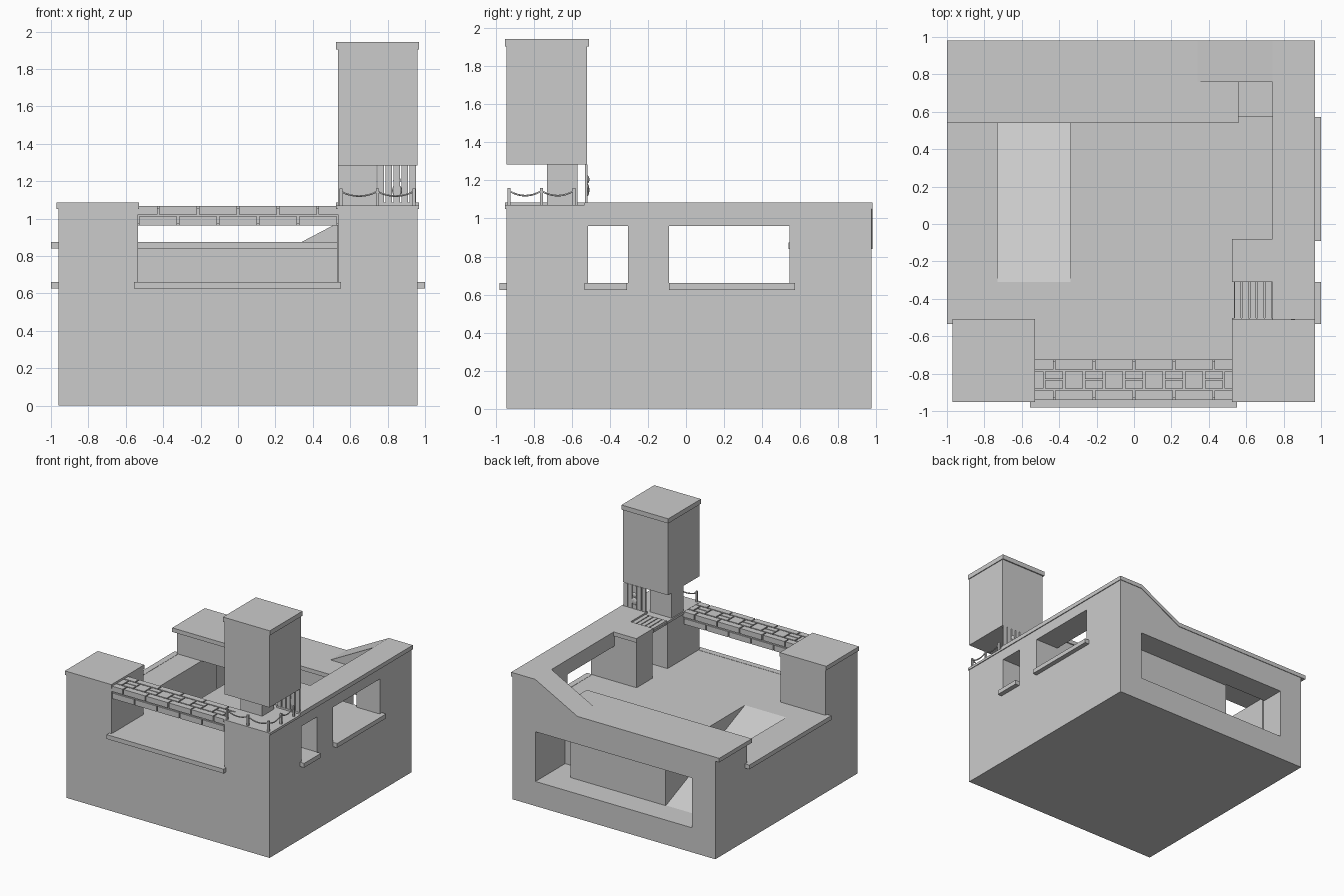
import bpy, bmesh
from mathutils import Vector

if "Cube" in bpy.data.objects:
    bpy.data.objects.remove(bpy.data.objects["Cube"])


def finish(bm, name):
    bmesh.ops.recalc_face_normals(bm, faces=bm.faces)
    me = bpy.data.meshes.new(name)
    bm.to_mesh(me)
    bm.free()
    ob = bpy.data.objects.new(name, me)
    bpy.context.collection.objects.link(ob)
    return ob


def add_box(bm, x0, x1, y0, y1, z0, z1):
    v = bmesh.ops.create_cube(bm, size=1)["verts"]
    bmesh.ops.scale(bm, vec=(x1 - x0, y1 - y0, z1 - z0), verts=v)
    bmesh.ops.translate(bm, vec=((x0 + x1) / 2, (y0 + y1) / 2, (z0 + z1) / 2), verts=v)


def boxes(name, *dims):
    bm = bmesh.new()
    for d in dims:
        add_box(bm, *d)
    return finish(bm, name)


def prism(name, pts, axis, a, b):
    """Extrude a 2D profile along 'x' (pts = y,z) or 'y' (pts = x,z)."""
    bm = bmesh.new()
    put = (lambda p, t: (t, p[0], p[1])) if axis == "x" else (lambda p, t: (p[0], t, p[1]))
    f = bm.faces.new([bm.verts.new(put(p, a)) for p in pts])
    ext = bmesh.ops.extrude_face_region(bm, geom=[f])["geom"]
    d = Vector((b - a, 0, 0)) if axis == "x" else Vector((0, b - a, 0))
    bmesh.ops.translate(bm, vec=d, verts=[g for g in ext if isinstance(g, bmesh.types.BMVert)])
    return finish(bm, name)


def cut(ob, cutter):
    m = ob.modifiers.new("cut", "BOOLEAN")
    m.operation, m.solver, m.object = "DIFFERENCE", "EXACT", cutter
    bpy.context.view_layer.update()
    me = bpy.data.meshes.new_from_object(ob.evaluated_get(bpy.context.evaluated_depsgraph_get()))
    ob.modifiers.clear()
    ob.data = me
    bpy.data.objects.remove(cutter)


def rod(name, pts, r):
    cu = bpy.data.curves.new(name, "CURVE")
    cu.dimensions, cu.bevel_depth, cu.bevel_resolution = "3D", r, 1
    cu.use_fill_caps = True
    sp = cu.splines.new("POLY")
    sp.points.add(len(pts) - 1)
    for p, c in zip(sp.points, pts):
        p.co = (*c, 1)
    ob = bpy.data.objects.new(name, cu)
    bpy.context.collection.objects.link(ob)


FLOOR, LOW = 0.66, 0.21

# Base block with rear passage, shaft and ramp well
base = boxes("base", (-0.96, 0.96, -0.945, 0.975, 0, FLOOR))
cut(base, boxes("passage", (-0.74, 0.74, 0.76, 1.2, LOW, 0.635)))
cut(base, boxes("shaft", (0.56, 0.74, 0.575, 0.77, LOW, 0.9)))
cut(base, prism("ramp_well", [(-0.31, FLOOR), (-0.334, 0.67), (0.77, 0.67), (0.77, LOW), (0.755, LOW)],
                "x", -0.73, -0.34))

# Right wall with two windows and inner pier
boxes("right_wall",
      (0.74, 0.96, -0.52, 0.975, 0.96, 1.05),
      (0.74, 0.96, 0.545, 0.975, FLOOR, 0.96),
      (0.53, 0.96, -0.305, -0.09, FLOOR, 1.05))
boxes("right_wall_cap", (0.74, 0.967, -0.535, 0.98, 1.05, 1.085),
      (0.525, 0.74, -0.31, -0.08, 1.05, 1.085))

# Back wall with walkway and sloped end
prism("back_wall", [(-0.96, FLOOR), (0.74, FLOOR), (0.74, 1.05), (0.34, 0.84), (-0.96, 0.84)],
      "y", 0.76, 0.975)
prism("back_wall_cap", [(-1, 0.84), (0.34, 0.84), (0.74, 1.05), (0.74, 1.085), (0.34, 0.875), (-1, 0.875)],
      "y", 0.76, 0.98)
boxes("walkway", (-0.96, 0.56, 0.55, 0.76, FLOOR, 0.84))
boxes("walkway_cap", (-1, 0.56, 0.54, 0.76, 0.84, 0.875))

# Sills around the openings
boxes("sills",
      (0.95, 1.0, -0.535, -0.31, 0.625, 0.662),
      (0.95, 1.0, -0.09, 0.573, 0.625, 0.662),
      (-1.0, -0.95, -0.535, 0.573, 0.625, 0.662),
      (-0.555, 0.55, -0.98, -0.93, 0.625, 0.662))

# Front corner posts
boxes("left_post", (-0.96, -0.535, -0.945, -0.515, FLOOR, 1.05))
boxes("left_post_cap", (-0.97, -0.53, -0.952, -0.508, 1.05, 1.085))
boxes("right_post", (0.535, 0.96, -0.945, -0.515, FLOOR, 1.05))
boxes("right_post_cap", (0.525, 0.967, -0.952, -0.503, 1.05, 1.07))

# Tower on its support
boxes("tower_support", (0.535, 0.74, -0.73, -0.57, 1.07, 1.285))
boxes("tower", (0.535, 0.96, -0.945, -0.52, 1.285, 1.905))
boxes("tower_cap", (0.525, 0.967, -0.952, -0.51, 1.905, 1.945))

# Stone bridge: core with bricks in two courses
P, G = 0.2133, 0.005


def brick_row(bm, offset, width, y0, y1, z0, z1):
    for k in range(-4, 5):
        c = k * P + offset
        a, b = max(c - width / 2 + G, -0.535), min(c + width / 2 - G, 0.535)
        if b - a > 0.01:
            add_box(bm, a, b, y0, y1, z0, z1)


boxes("bridge_core", (-0.535, 0.535, -0.93, -0.735, 0.972, 1.055))
bm = bmesh.new()
for y0, y1 in ((-0.942, -0.89), (-0.778, -0.725)):
    brick_row(bm, P / 2, P, y0, y1, 1.022, 1.068)
    brick_row(bm, 0, P, y0, y1, 0.962, 1.01)
for z0, z1 in ((1.022, 1.068), (0.962, 1.01)):
    s = 0 if z0 > 1 else P / 2
    brick_row(bm, s + P / 2, P / 2, -0.88, -0.788, z0, z1)
    brick_row(bm, s, P / 2, -0.88, -0.838, z0, z1)
    brick_row(bm, s, P / 2, -0.83, -0.788, z0, z1)
finish(bm, "bridge_bricks")

# Plank hatch between pier and post
boxes("hatch_base", (0.535, 0.74, -0.515, -0.305, 1.04, 1.055))
boxes("hatch_planks", *[(0.537 + i * 0.041, 0.571 + i * 0.041, -0.503, -0.31, 1.05, 1.075) for i in range(5)])

# Upright plank screen under the tower with a small ornament
boxes("screen_planks", *[(0.745 + i * 0.043, 0.78 + i * 0.043, -0.532, -0.517, 1.07, 1.285) for i in range(5)])
bm = bmesh.new()
for z, r, h in ((1.205, 0.02, 0.022), (1.15, 0.026, 0.034)):
    v = bmesh.ops.create_uvsphere(bm, u_segments=12, v_segments=8, radius=1)["verts"]
    bmesh.ops.scale(bm, vec=(r, 0.012, h), verts=v)
    bmesh.ops.translate(bm, vec=(0.85, -0.52, z), verts=v)
finish(bm, "screen_ornament")

# Rope railing
stakes = [(0.55, -0.93), (0.745, -0.93), (0.94, -0.93), (0.94, -0.76), (0.94, -0.59)]
boxes("rail_stakes", *[(x - 0.008, x + 0.008, y - 0.008, y + 0.008, 1.07, 1.16) for x, y in stakes])
for i, (a, b) in enumerate(zip(stakes, stakes[1:])):
    pts = []
    for k in range(9):
        t = k / 8
        pts.append((a[0] + (b[0] - a[0]) * t, a[1] + (b[1] - a[1]) * t, 1.145 - 0.1 * t * (1 - t)))
    rod(f"rail_rope_{i}", pts, 0.005)
